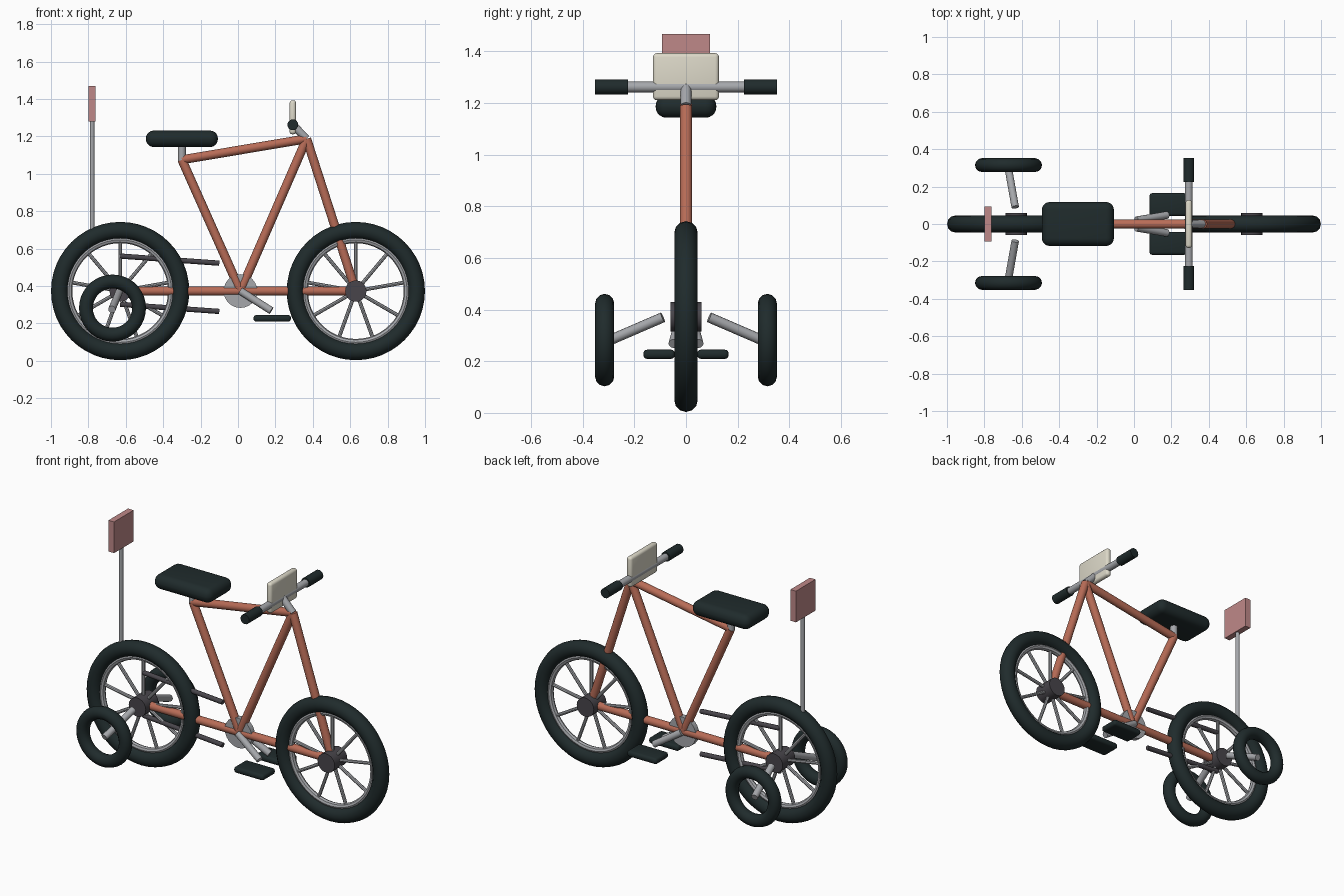
import bpy, math
from mathutils import Vector

if "Cube" in bpy.data.objects:
    bpy.data.objects.remove(bpy.data.objects["Cube"])


def material(name, rgb):
    m = bpy.data.materials.new(name)
    m.diffuse_color = (*rgb, 1)
    m.use_nodes = True
    m.node_tree.nodes["Principled BSDF"].inputs["Base Color"].default_value = m.diffuse_color
    return m


ORANGE = material("frame_paint", (0.48, 0.15, 0.095))
BLACK = material("rubber", (0.014, 0.024, 0.025))
DARK = material("dark_metal", (0.065, 0.06, 0.07))
STEEL = material("steel", (0.38, 0.39, 0.41))
CREAM = material("plate_cream", (0.72, 0.69, 0.58))
PINK = material("flag_pink", (0.52, 0.25, 0.25))


def finish(name, mat, smooth=True):
    o = bpy.context.object
    o.name = name
    o.data.materials.append(mat)
    if smooth:
        bpy.ops.object.shade_smooth_by_angle(angle=math.radians(40))
    return o


def tube(name, a, b, r, mat, sides=16):
    a, b = Vector(a), Vector(b)
    d = b - a
    bpy.ops.mesh.primitive_cylinder_add(
        vertices=sides, radius=r, depth=d.length, location=(a + b) / 2,
        rotation=d.to_track_quat('Z', 'Y').to_euler())
    return finish(name, mat)


def ring(name, loc, major, minor, mat, segs=48, sides=12):
    bpy.ops.mesh.primitive_torus_add(
        major_segments=segs, minor_segments=sides, major_radius=major,
        minor_radius=minor, location=loc, rotation=(math.pi / 2, 0, 0))
    return finish(name, mat)


def box(name, loc, size, mat, bevel=0.0, segs=4):
    bpy.ops.mesh.primitive_cube_add(size=1, location=loc)
    o = bpy.context.object
    o.scale = size
    bpy.ops.object.transform_apply(location=False, rotation=False, scale=True)
    if bevel:
        mod = o.modifiers.new("bevel", 'BEVEL')
        mod.width, mod.segments = bevel, segs
        bpy.ops.object.modifier_apply(modifier="bevel")
    return finish(name, mat, bevel > 0)


HZ = 0.373
REAR, FRONT = (-0.63, 0, HZ), (0.63, 0, HZ)
CRANK = (0.013, 0, HZ)
SEAT_TOP, HEAD = (-0.30, 0, 1.075), (0.367, 0, 1.187)

# Main wheels: tyre, rim, hub and spokes
for label, c in (("rear", REAR), ("front", FRONT)):
    ring(label + "_tyre", c, 0.324, 0.0455, BLACK)
    ring(label + "_rim", c, 0.274, 0.018, STEEL, sides=8)
    tube(label + "_hub", (c[0], -0.06, HZ), (c[0], 0.06, HZ), 0.057, DARK, 20)
    for i in range(9):
        t = math.pi / 2 + i * math.tau / 9
        tube(f"{label}_spoke_{i + 1}", c,
             (c[0] + 0.272 * math.cos(t), 0, HZ + 0.272 * math.sin(t)),
             0.01, STEEL, 8)

# Frame tubes
for name, a, b in (("chain_stay", REAR, CRANK), ("lower_tube", CRANK, FRONT),
                   ("seat_tube", CRANK, SEAT_TOP), ("down_tube", CRANK, HEAD),
                   ("top_tube", SEAT_TOP, HEAD), ("fork", HEAD, FRONT)):
    tube(name, a, b, 0.024, ORANGE)

# Seat
tube("seat_post", (-0.30, 0, 1.065), (-0.30, 0, 1.17), 0.021, STEEL)
box("seat", (-0.30, 0, 1.187), (0.385, 0.235, 0.088), BLACK, 0.042, 5)

# Handlebar, grips and front plate
tube("stem", HEAD, (0.293, 0, 1.262), 0.021, STEEL)
tube("handlebar", (0.293, -0.34, 1.262), (0.293, 0.34, 1.262), 0.021, STEEL)
box("front_plate", (0.293, 0, 1.302), (0.035, 0.256, 0.182), CREAM, 0.015, 3)

# Drive: chainring and chain runs
tube("chainring", (0.013, -0.016, HZ), (0.013, 0.016, HZ), 0.09, STEEL, 24)
tube("upper_chain", (-0.63, 0, 0.56), (-0.10, 0, 0.522), 0.014, DARK, 10)
tube("lower_chain", (-0.63, 0, 0.302), (-0.10, 0, 0.264), 0.014, DARK, 10)

# Mirrored parts: grips, cranks, pedals and training wheels
for side, s in (("right", -1), ("left", 1)):
    tube(side + "_grip", (0.293, s * 0.224, 1.262), (0.293, s * 0.353, 1.262),
         0.029, BLACK)
    tube(side + "_crank", (0.013, s * 0.02, HZ), (0.178, s * 0.048, 0.268),
         0.02, STEEL, 12)
    box(side + "_pedal", (0.183, s * 0.104, 0.227), (0.2, 0.122, 0.036),
        BLACK, 0.015, 3)
    ring(side + "_training_wheel", (-0.671, s * 0.315, 0.282), 0.142, 0.037,
         BLACK, 36)
    tube(side + "_training_strut", (-0.635, s * 0.09, 0.37),
         (-0.674, s * 0.31, 0.275), 0.02, STEEL, 12)

# Flag on its pole
tube("flag_pole", (-0.78, 0, 0.65), (-0.78, 0, 1.30), 0.0125, STEEL, 12)
box("flag", (-0.78, 0, 1.374), (0.037, 0.186, 0.188), PINK)
